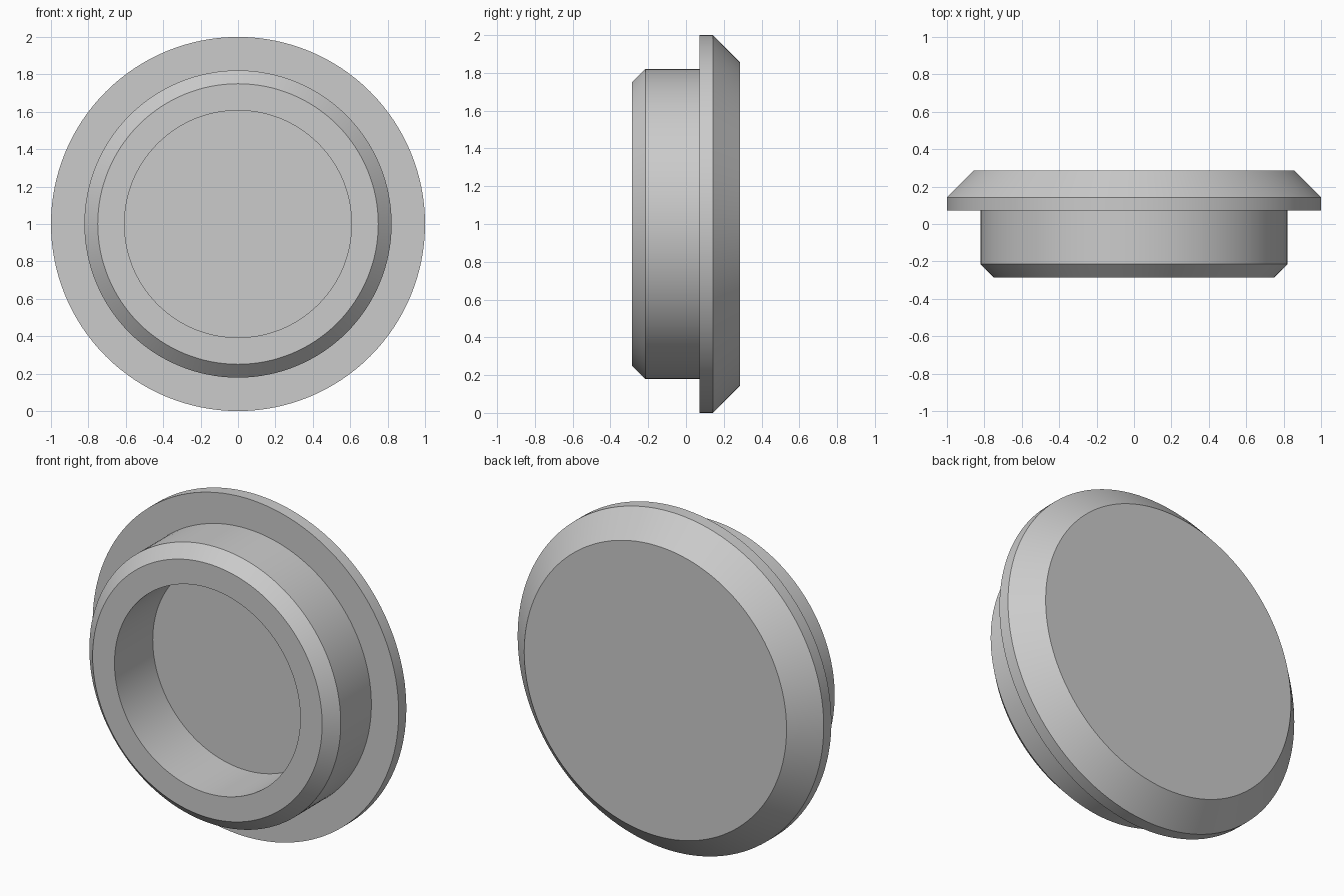
import bpy
import bmesh
import math
from mathutils import Matrix, Vector

cube = bpy.data.objects.get("Cube")
if cube:
    bpy.data.objects.remove(cube, do_unlink=True)

SEGMENTS = 128
UNIT = 1 / 14  # the part is sized in fourteenths of the flange radius

# Plain grey material
grey = bpy.data.materials.new("light grey")
grey.use_nodes = True
colour = (0.6, 0.6, 0.6, 1)
grey.diffuse_color = colour
grey.node_tree.nodes["Principled BSDF"].inputs["Base Color"].default_value = colour

# Closed half section (radius, depth): recess floor, collar, flange, back face
profile = [(0, 1), (8.5, 1), (8.5, -4), (10.5, -4), (11.5, -3), (11.5, 1),
           (14, 1), (14, 2), (12, 4), (0, 4)]

# Turn the section around the front-to-back axis
bm = bmesh.new()
verts = [bm.verts.new(Vector((r, d, 0)) * UNIT) for r, d in profile]
edges = [bm.edges.new(pair) for pair in zip(verts, verts[1:])]
bmesh.ops.spin(bm, geom=verts + edges, cent=(0, 0, 0), axis=(0, 1, 0),
               angle=math.tau, steps=SEGMENTS, use_duplicate=False)
bmesh.ops.remove_doubles(bm, verts=bm.verts, dist=0.0001)
bmesh.ops.recalc_face_normals(bm, faces=bm.faces)
bm.transform(Matrix.Translation((0, 0, 1)))

mesh = bpy.data.meshes.new("flanged_cap")
bm.to_mesh(mesh)
bm.free()
mesh.materials.append(grey)
cap = bpy.data.objects.new("flanged_cap", mesh)
bpy.context.collection.objects.link(cap)

# Smooth round walls with crisp rims
bpy.ops.object.select_all(action="DESELECT")
cap.select_set(True)
bpy.context.view_layer.objects.active = cap
bpy.ops.object.shade_smooth_by_angle(angle=math.radians(30))
